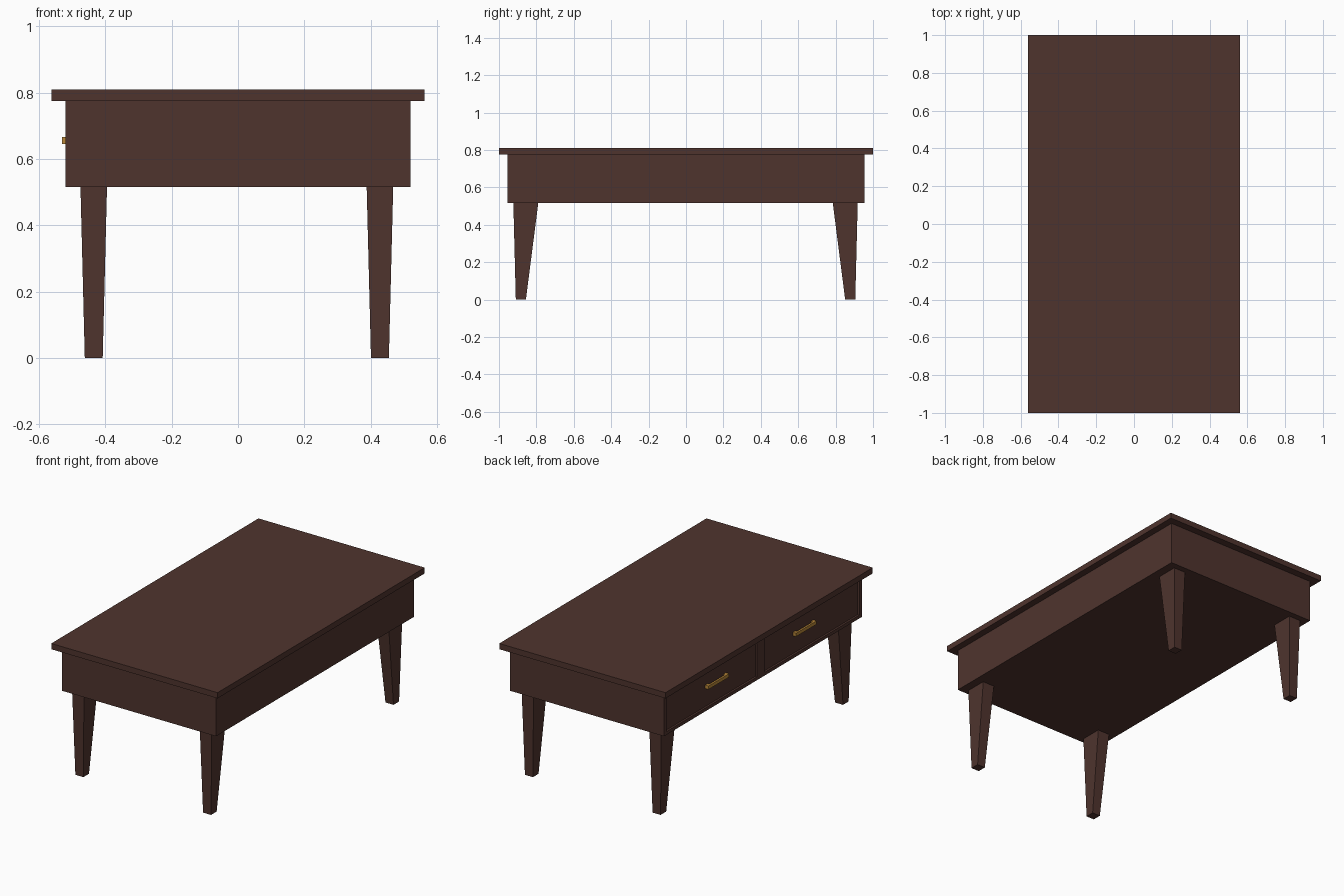
import bpy, bmesh

if "Cube" in bpy.data.objects:
    bpy.data.objects.remove(bpy.data.objects["Cube"])

def material(name, rgb):
    m = bpy.data.materials.new(name)
    m.diffuse_color = (*rgb, 1)
    m.use_nodes = True
    m.node_tree.nodes["Principled BSDF"].inputs["Base Color"].default_value = m.diffuse_color
    return m

WOOD = material("dark brown wood", (0.078, 0.034, 0.027))
BRASS = material("brass", (0.48, 0.24, 0.04))

def finish(bm, name, mat):
    bmesh.ops.recalc_face_normals(bm, faces=bm.faces)
    me = bpy.data.meshes.new(name)
    bm.to_mesh(me)
    bm.free()
    me.materials.append(mat)
    ob = bpy.data.objects.new(name, me)
    bpy.context.collection.objects.link(ob)
    return ob

def add_taper(bm, low, high):
    """Block between two rectangles, each (x0, x1, y0, y1, z)."""
    rings = []
    for x0, x1, y0, y1, z in (low, high):
        rings.append([bm.verts.new((x, y, z)) for x, y in
                      ((x0, y0), (x1, y0), (x1, y1), (x0, y1))])
    a, b = rings
    bm.faces.new(a[::-1])
    bm.faces.new(b)
    for i in range(4):
        j = (i + 1) % 4
        bm.faces.new((a[i], a[j], b[j], b[i]))

def box(name, mat, *boxes):
    bm = bmesh.new()
    for x0, x1, y0, y1, z0, z1 in boxes:
        add_taper(bm, (x0, x1, y0, y1, z0), (x0, x1, y0, y1, z1))
    return finish(bm, name, mat)

# Table top and solid apron body
box("table_top", WOOD, (-0.562, 0.562, -1, 1, 0.775, 0.81))
box("body", WOOD, (-0.508, 0.52, -0.955, 0.955, 0.515, 0.775))

# Frame around the recessed drawers on the left side
X0, X1 = -0.52, -0.508
box("drawer_frame", WOOD,
    (X0, X1, -0.955, 0.955, 0.515, 0.535),
    (X0, X1, -0.955, 0.955, 0.755, 0.775),
    (X0, X1, -0.955, -0.93, 0.535, 0.755),
    (X0, X1, 0.93, 0.955, 0.535, 0.755),
    (X0, X1, -0.015, 0.055, 0.535, 0.755))

# Brass handles: a bar on two posts
for label, y in (("back", 0.44), ("front", -0.405)):
    box(f"{label}_drawer_handle", BRASS,
        (-0.53, -0.518, y - 0.1, y + 0.1, 0.645, 0.666),
        (-0.518, -0.508, y - 0.1, y - 0.075, 0.645, 0.666),
        (-0.518, -0.508, y + 0.075, y + 0.1, 0.645, 0.666))

# Tapered legs
for sx, cx in ((-1, -0.435), (1, 0.428)):
    for sy, off in ((-1, 0.005), (1, 0.0)):
        outer_t, inner_t = sy * (0.918 + off), sy * (0.785 + off)
        outer_b, inner_b = sy * (0.905 + off), sy * (0.851 + off)
        bm = bmesh.new()
        add_taper(bm, (cx - 0.027, cx + 0.027, *sorted((outer_b, inner_b)), 0),
                  (cx - 0.04, cx + 0.04, *sorted((outer_t, inner_t)), 0.515))
        finish(bm, f"{'front' if sy < 0 else 'back'}_{'left' if sx < 0 else 'right'}_leg", WOOD)
